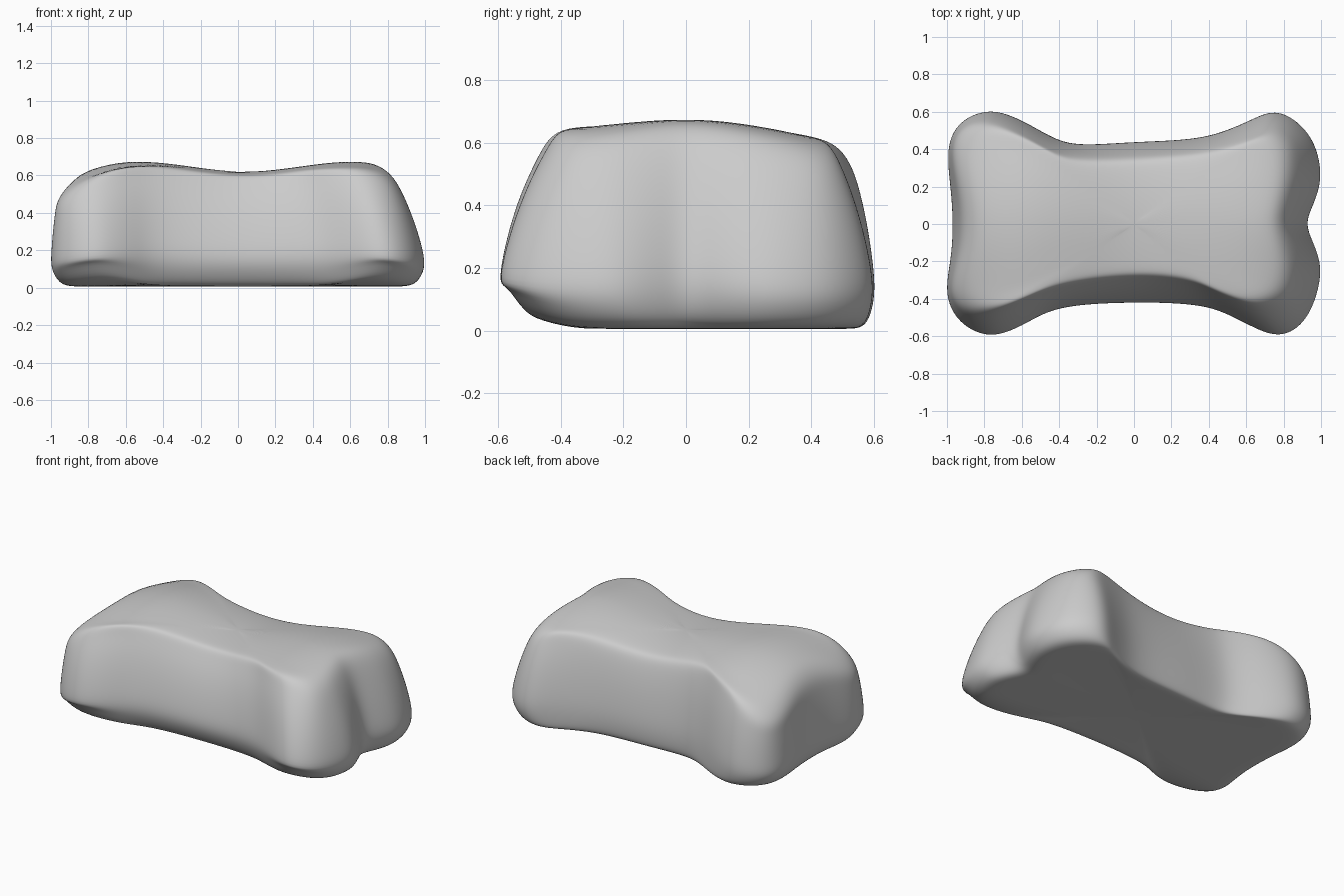
import bpy, bmesh, math
from mathutils import Vector

if "Cube" in bpy.data.objects:
    bpy.data.objects.remove(bpy.data.objects["Cube"])

# Widest outline (near the base) and upper rim outline, matched point for point
LOW = [(.925, 0), (.975, .13), (1.005, .28), (.945, .48), (.77, .61), (.59, .54), (.36, .46),
       (0, .44), (-.28, .425), (-.43, .46), (-.6, .555), (-.77, .61), (-.93, .545), (-1, .39),
       (-.975, .12), (-.975, -.14), (-1.007, -.37), (-.93, -.53), (-.77, -.605), (-.6, -.55),
       (-.4, -.45), (0, -.425), (.36, -.44), (.55, -.51), (.77, -.61), (.93, -.51),
       (1.005, -.28), (.975, -.13)]
HIGH = [(.80, 0), (.825, .13), (.85, .27), (.835, .42), (.74, .49), (.59, .45), (.36, .39),
        (0, .36), (-.28, .355), (-.43, .39), (-.6, .48), (-.77, .54), (-.91, .51), (-.97, .38),
        (-.92, .11), (-.92, -.11), (-.975, -.34), (-.92, -.45), (-.8, -.475), (-.65, -.435),
        (-.4, -.335), (0, -.285), (.3, -.31), (.48, -.385), (.66, -.44), (.81, -.39),
        (.85, -.26), (.825, -.12)]


def smooth_loop(pts, n=3):
    out, c = [], len(pts)
    for i in range(c):
        a, b, d, e = (Vector(pts[(i + k) % c]) for k in (-1, 0, 1, 2))
        for j in range(n):
            t = j / n
            out.append(.5 * (2 * b + (d - a) * t + (2 * a - 5 * b + 4 * d - e) * t * t
                             + (3 * b - a - 3 * d + e) * t ** 3))
    # Soften the kinks where the waist meets the knobs
    m = len(out)
    return [(out[i - 1] + 2 * out[i] + out[(i + 1) % m]) / 4 for i in range(m)]


def top_height(x, y):
    z = .65 - .032 * math.cos(2 * math.pi * (x - .04) / 1.24)
    return z - (.36 if y > 0 else .24) * y * y - .8 * max(0, abs(x) - .6) ** 2


def base_height(y, z):
    return z + max(0, -y - .3) ** 2  # the front lower edge lifts a little


low, high = smooth_loop(LOW), smooth_loop(HIGH)
rings = []
# Underside and rounded lower edge: x scale, y scale, y shift, height
for sx, sy, dy, z in [(.3, .3, .03, .014), (.65, .65, .03, .009), (.87, .83, .03, .004),
                      (.945, .91, .025, .014), (.985, .97, .01, .07)]:
    rings.append([(p.x * sx, p.y * sy + dy, base_height(p.y * sy + dy, z)) for p in low])
# Sloping walls: blend from low to high outline, height as a share of the top
for t, f in [(0, .26), (.1, .42), (.33, .62), (.62, .79), (.93, .92)]:
    rings.append([(*(q := a.lerp(b, t)), top_height(*q) * f) for a, b in zip(low, high)])
# Rounded rim and gently domed top
for s, f in [(.955, .985), (.87, 1), (.65, 1), (.4, 1), (.18, 1)]:
    rings.append([(*(q := b * s), top_height(*q) * f) for b in high])

bm = bmesh.new()
vr = [[bm.verts.new(co) for co in r] for r in rings]
n = len(low)
for r0, r1 in zip(vr, vr[1:]):
    for i in range(n):
        j = (i + 1) % n
        bm.faces.new((r0[i], r0[j], r1[j], r1[i]))
# Close both ends with fans
for ring, co in ((vr[0], (0, .03, .016)), (vr[-1], (0, 0, top_height(0, 0)))):
    c = bm.verts.new(co)
    for i in range(n):
        bm.faces.new((ring[i], ring[(i + 1) % n], c))
bmesh.ops.recalc_face_normals(bm, faces=bm.faces)
for f in bm.faces:
    f.smooth = True
mesh = bpy.data.meshes.new("bone_block")
bm.to_mesh(mesh)
bm.free()
bone = bpy.data.objects.new("bone_block", mesh)
bpy.context.collection.objects.link(bone)
sub = bone.modifiers.new("smooth", 'SUBSURF')
sub.levels = sub.render_levels = 2
